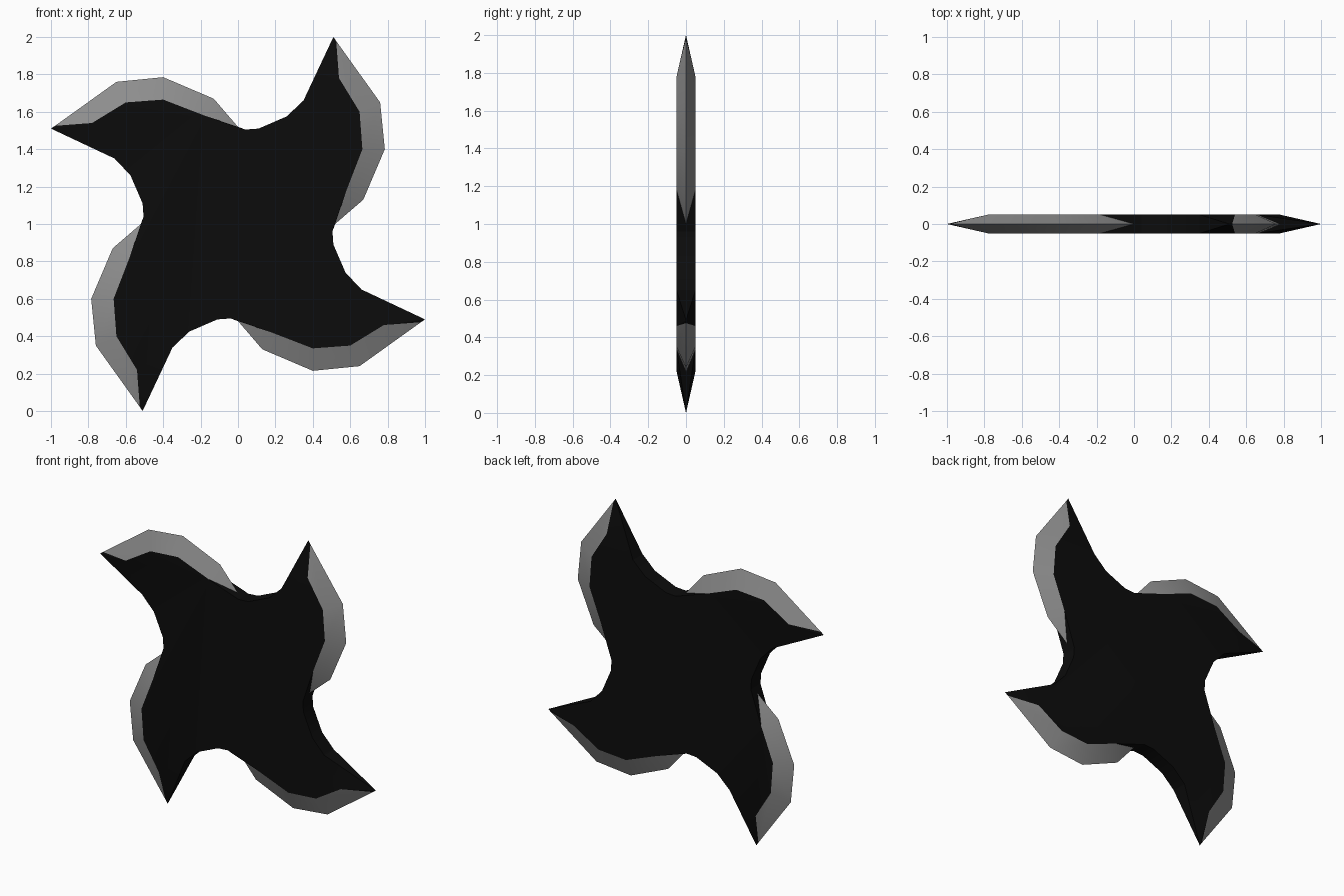
import bpy, bmesh, math

cube = bpy.data.objects.get("Cube")
if cube:
    bpy.data.objects.remove(cube, do_unlink=True)


def make_material(name, value):
    mat = bpy.data.materials.new(name)
    mat.use_nodes = True
    colour = (value, value, value, 1)
    mat.diffuse_color = colour
    mat.node_tree.nodes["Principled BSDF"].inputs["Base Color"].default_value = colour
    return mat


BODY, BLADE = 0, 1
HALF = 0.05

# One arm, as (x, z) offsets from the hub
tip = (0.51, 1.0)
blade_end = (0.525, 0.978)
outer = [(0.76, 0.65), (0.785, 0.40), (0.67, 0.13)]      # sharp cutting edge
inner = [(0.54, 0.78), (0.65, 0.60), (0.665, 0.40), (0.58, 0.18)]  # top of the bevel
blade_start = (0.519, 0.0)
hollow = [(0.505, -0.04), (0.51, -0.11), (0.575, -0.26), (0.66, -0.35)]  # blunt hollow

bm = bmesh.new()


def add_vert(point, quarter, y=0.0):
    x, z = point
    for _ in range(quarter):
        x, z = z, -x
    return bm.verts.new((x, y, z + 1))


def add_face(verts, material):
    bm.faces.new(verts).material_index = material


# Vertices of the four arms: middle plane, and both flat sides
arms = []
for q in range(4):
    arms.append({
        "tip": add_vert(tip, q),
        "end": add_vert(blade_end, q),
        "start": add_vert(blade_start, q),
        "outer": [add_vert(p, q) for p in outer],
        "inner": [[add_vert(p, q, y) for p in inner] for y in (-HALF, HALF)],
        "hollow": [[add_vert(p, q, y) for p in hollow] for y in (-HALF, HALF)],
    })

for side in (0, 1):
    # Flat side of the whole star
    add_face([v for a in arms for v in a["inner"][side] + a["hollow"][side]], BODY)
    for q, a in enumerate(arms):
        i, h, o = a["inner"][side], a["hollow"][side], a["outer"]
        # Tapered tip
        add_face([arms[q - 1]["hollow"][side][-1], a["tip"], i[0]], BODY)
        add_face([a["tip"], a["end"], i[0]], BODY)
        # Ground bevel along the cutting edge
        edge = [a["end"]] + o
        for k in range(3):
            add_face([edge[k], edge[k + 1], i[k + 1], i[k]], BLADE)
        add_face([o[-1], a["start"], i[-1]], BLADE)
        # Wall where the bevel runs out
        add_face([a["start"], h[0], i[-1]], BODY)

# Blunt walls of the hollows
for q, a in enumerate(arms):
    front, back = a["hollow"]
    for k in range(3):
        add_face([front[k], front[k + 1], back[k + 1], back[k]], BODY)
    add_face([a["start"], front[0], back[0]], BODY)
    add_face([front[-1], arms[(q + 1) % 4]["tip"], back[-1]], BODY)

bmesh.ops.recalc_face_normals(bm, faces=bm.faces[:])
mesh = bpy.data.meshes.new("throwing_star")
bm.to_mesh(mesh)
bm.free()
mesh.materials.append(make_material("black steel", 0.0035))
mesh.materials.append(make_material("grey ground edge", 0.27))

star = bpy.data.objects.new("throwing_star", mesh)
bpy.context.collection.objects.link(star)
bpy.context.view_layer.objects.active = star
star.select_set(True)
bpy.ops.object.shade_smooth_by_angle(angle=math.radians(20))
